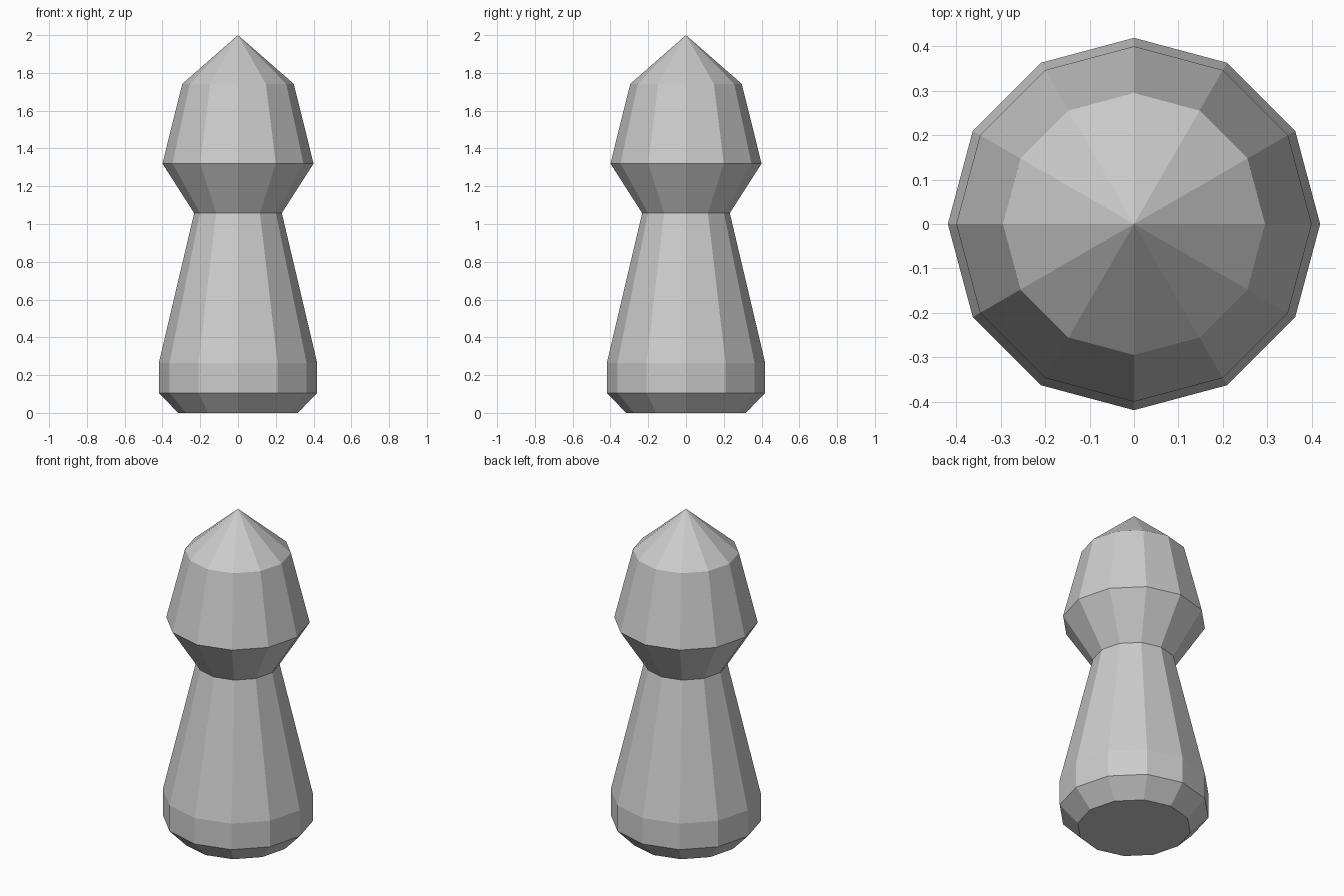
import bpy, bmesh
from math import cos, sin, tau

if "Cube" in bpy.data.objects:
    bpy.data.objects.remove(bpy.data.objects["Cube"])

SIDES = 12


def lathe(name, profile, tip_z):
    """Revolve (radius, z) rings into a flat-faced solid ending in a point."""
    bm = bmesh.new()
    rings = [[bm.verts.new((r * cos(tau * i / SIDES), r * sin(tau * i / SIDES), z))
              for i in range(SIDES)] for r, z in profile]
    tip = bm.verts.new((0, 0, tip_z))
    bm.faces.new(rings[0][::-1])
    for low, high in zip(rings, rings[1:]):
        for i in range(SIDES):
            j = (i + 1) % SIDES
            bm.faces.new((low[i], low[j], high[j], high[i]))
    for i in range(SIDES):
        bm.faces.new((rings[-1][i], rings[-1][(i + 1) % SIDES], tip))
    mesh = bpy.data.meshes.new(name)
    bm.to_mesh(mesh)
    bm.free()
    obj = bpy.data.objects.new(name, mesh)
    bpy.context.collection.objects.link(obj)
    return obj


# One continuous turned piece: chamfered foot, tapered body, neck, head, pointed top
lathe("pawn_body", [
    (0.317, 0.0), (0.419, 0.106), (0.419, 0.265),
    (0.232, 1.058), (0.40, 1.32), (0.295, 1.742),
], 2.0)
